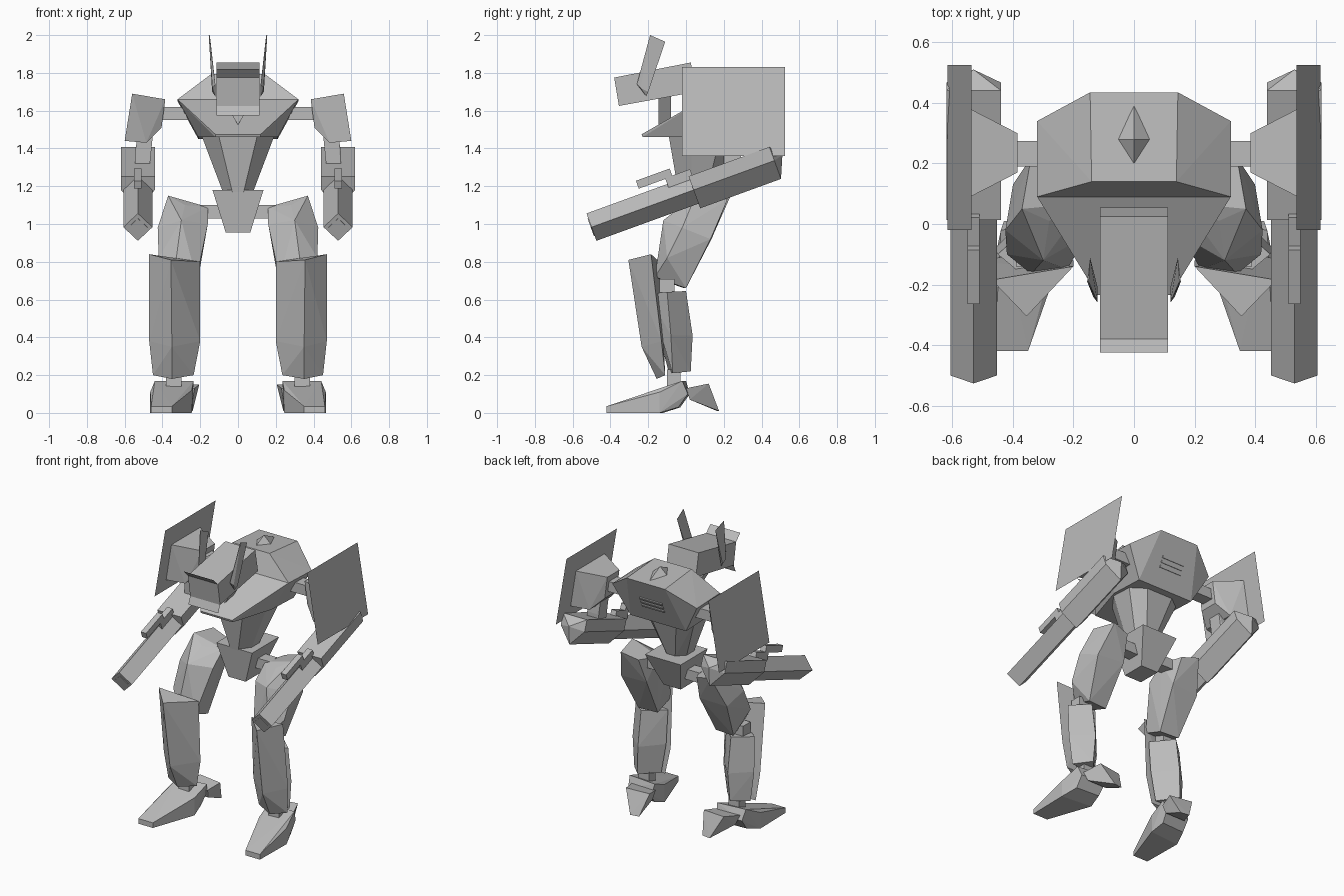
import bpy
import bmesh
from mathutils import Vector

if "Cube" in bpy.data.objects:
    bpy.data.objects.remove(bpy.data.objects["Cube"], do_unlink=True)

grey = bpy.data.materials.new("plain_grey")
grey.use_nodes = True
colour = (.5, .5, .5, 1)
grey.diffuse_color = colour
grey.node_tree.nodes["Principled BSDF"].inputs["Base Color"].default_value = colour


def finish(name, bm):
    """Turn a bmesh into a flat shaded grey object."""
    mesh = bpy.data.meshes.new(name)
    bm.to_mesh(mesh)
    bm.free()
    mesh.materials.append(grey)
    obj = bpy.data.objects.new(name, mesh)
    bpy.context.collection.objects.link(obj)
    return obj


def hull(name, points):
    """Faceted solid wrapped tightly around a few corner points."""
    bm = bmesh.new()
    for point in points:
        bm.verts.new(point)
    bmesh.ops.convex_hull(bm, input=bm.verts[:])
    loose = [v for v in bm.verts if not v.link_faces]
    bmesh.ops.delete(bm, geom=loose, context='VERTS')
    bmesh.ops.dissolve_limit(bm, angle_limit=.03, verts=bm.verts[:], edges=bm.edges[:])
    bmesh.ops.recalc_face_normals(bm, faces=bm.faces[:])
    return finish(name, bm)


def sheet(name, points):
    """Single flat face."""
    bm = bmesh.new()
    bm.faces.new([bm.verts.new(p) for p in points])
    return finish(name, bm)


def flip(points):
    return [(-p[0], p[1], p[2]) for p in points]


def centred(name, half):
    """Solid that is symmetric across the middle."""
    return hull(name, half + flip(half))


def pair(name, points, make=hull):
    """The same part on the left and on the right."""
    make("left_" + name, points)
    make("right_" + name, flip(points))


def box(x, y, z):
    return [(a, b, c) for a in x for b in y for c in z]


# Upper body: a broad faceted shell with a wedge nose in front
chest_front = (.32, .09, 1.66)
centred("chest_shell", [
    (.14, .14, 1.795), (.145, .435, 1.77),
    chest_front, (.32, .34, 1.65),
    (.21, .3, 1.45), (.21, .06, 1.46)])
centred("chest_nose", [
    chest_front, (.12, -.235, 1.475), (.12, -.23, 1.46),
    (.21, .06, 1.46), (.2, .2, 1.46)])

# Faceted stud on the roof
centred("roof_stud", [(0, .39, 1.775), (0, .19, 1.785), (.055, .28, 1.78), (0, .28, 1.83)])

# Three thin slats on the sloping back
back_top = Vector((0, .435, 1.77))
back_low = Vector((0, .3, 1.45))
out = Vector((0, .92, -.39))
for i in range(3):
    mid = back_top.lerp(back_low, .44 + i * .09)
    along = (back_low - back_top) * .022
    hull(f"back_slat_{i}", [mid + Vector((x, 0, 0)) + along * s + out * d
                            for x in (-.085, .085) for s in (-1, 1) for d in (-.002, .007)])

# Waist and pelvis
centred("waist", [
    (.19, .03, 1.46), (.1, -.09, 1.46), (.19, .18, 1.46), (.1, .25, 1.46),
    (.08, .03, 1.17), (.03, -.04, 1.17), (.08, .11, 1.17), (.03, .16, 1.17)])
centred("pelvis", [
    (.135, -.04, 1.18), (.135, .25, 1.18),
    (.065, -.01, .955), (.065, .15, .955)])

# Head: slanted box with flat visor and chin flaps, on a tapering neck
head_width = .113
brow, chin = (-.38, 1.775), (-.355, 1.625)
head_profile = [brow, chin, (.02, 1.695), (.055, 1.7), (.025, 1.855)]
centred("head", [(head_width, y, z) for y, z in head_profile])


def flap(name, root, tip):
    sheet(name, [(x, y, z) for x, (y, z) in zip(
        (-head_width, head_width, head_width, -head_width), (root, root, tip, tip))])


flap("visor_flap", brow, (-.425, 1.82))
flap("chin_flap", (-.375, 1.575), chin)
centred("neck", [(x, y, z) for x, z in ((.1, 1.69), (0, 1.525)) for y in (-.145, -.08)])

# Upright ear blades
pair("ear_blade", [
    (.12, -.21, 1.675), (.12, -.26, 1.74), (.135, -.24, 1.72),
    (.145, -.11, 1.965), (.155, -.19, 2), (.15, -.19, 2), (.137, -.2, 1.7)])

# Shoulders with flat outer shields
pair("shoulder_axle", box((.26, .42), (.19, .275), (1.55, 1.62)))
pair("shoulder", [(x, y, z) for x, z, y0, y1 in [
    (.56, 1.69, .08, .39), (.6, 1.44, .08, .39),
    (.385, 1.66, .17, .3), (.405, 1.51, .17, .3), (.485, 1.43, .12, .35)]
    for y in (y0, y1)])
pair("shoulder_shield", [
    (.537, -.02, 1.83), (.617, -.02, 1.36), (.617, .525, 1.36), (.537, .525, 1.83)], sheet)
pair("upper_arm", box((.47, .545), (.2, .29), (1.28, 1.38)) + box((.45, .53), (.19, .28), (1.48,)))

# Forearm guns, laid out along one sloping axis
origin = Vector((.53, .04, 1.18))
back = Vector((0, .94, .342))
up = Vector((0, -.342, .94))
side = Vector((1, 0, 0))


def arm_prism(section, ends):
    """A cross-section, mirrored sideways, at each end along the arm."""
    return [origin + side * x * s + back * t + up * w
            for t in ends for x, w in section for s in (-1, 1)]


def diamond(size):
    return [(0, size), (size, 0), (0, -size)]


def slab(low, high):
    return [(.02, low), (.02, high)]


forearm_section = [(.09, .077), (.09, 0), (0, -.103)]
pair("forearm", arm_prism(forearm_section, (0, .455)) + arm_prism([(0, .013)], (.505,)))
pair("gun_barrel", arm_prism(diamond(.077), (-.575, .1)))
pair("muzzle_plate", arm_prism(diamond(.05), (-.579, -.572)))
pair("gun_rail", arm_prism(slab(.106, .15), (-.27, -.08)))
pair("rail_mount", arm_prism(slab(.03, .11), (-.12, .02)))

# Legs: hip axle, thigh, knee, shin guard, calf
pair("hip_axle", box((.08, .2), (.06, .14), (1.03, 1.1)))
pair("thigh", [
    (.37, .05, 1.15), (.16, .07, 1.09), (.34, .22, 1.13), (.22, .2, 1.1), (.28, .01, 1.1),
    (.425, -.02, .98), (.4, .13, .92), (.3, -.12, 1.02), (.16, -.04, 1), (.2, .14, .93),
    (.42, -.1, .82), (.34, -.165, .72), (.22, -.15, .71), (.36, 0, .66), (.22, -.01, .66)])
pair("knee", box((.29, .39), (-.14, -.06), (.6, .71)))
pair("shin_guard", [
    (.2, -.14, .8), (.355, -.305, .81), (.47, -.185, .84),
    (.2, -.12, .38), (.35, -.235, .35), (.47, -.13, .38),
    (.235, -.11, .2), (.35, -.155, .18), (.45, -.11, .2)])
pair("calf", [
    (.22, -.12, .635), (.34, 0, .645), (.45, -.1, .64), (.33, -.2, .63),
    (.22, -.1, .41), (.34, .035, .41), (.46, -.08, .41),
    (.25, -.09, .21), (.35, .025, .22), (.44, -.07, .21)])
pair("ankle", box((.3, .38), (-.1, -.03), (.1, .23)))

# Feet: long sloping toe and a heel spur
pair("foot", box((.35, .46), (-.42,), (0, .035)) + [
    (.245, -.12, 0), (.465, -.14, 0),
    (.245, -.12, .12), (.465, -.14, .11),
    (.235, 0, .17), (.44, -.02, .17),
    (.25, .02, .1), (.43, .01, .1), (.26, -.03, .03), (.43, -.04, .03)])
pair("heel_spur", [
    (.205, .1, .15), (.37, .12, .155), (.23, 0, .13), (.41, 0, .13),
    (.24, .02, .07), (.39, .02, .07), (.24, .165, .01), (.3, .175, .01)])
